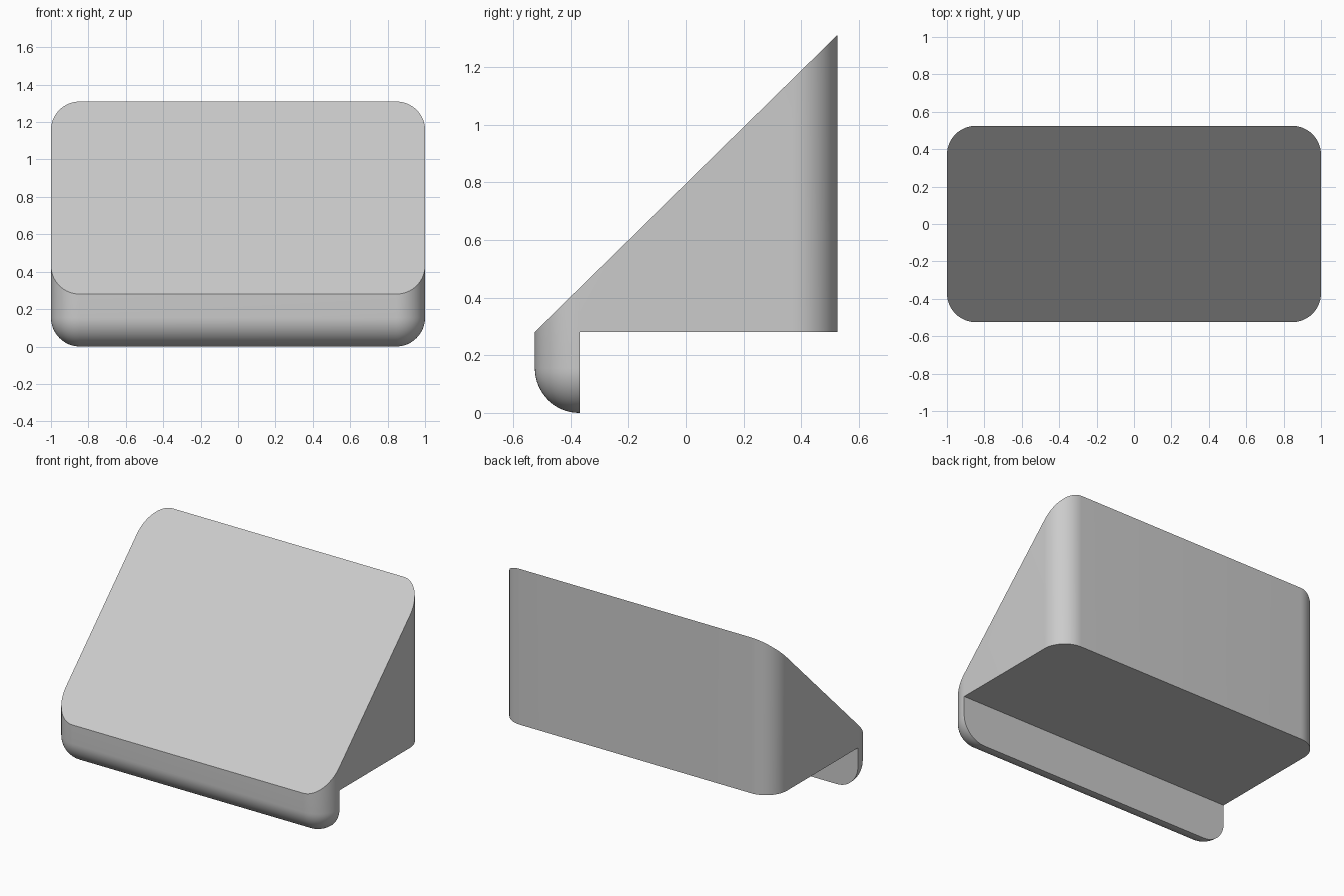
import bpy
import bmesh
from math import radians
from mathutils import Vector

cube = bpy.data.objects.get("Cube")
if cube:
    bpy.data.objects.remove(cube, do_unlink=True)

HALF_X, HALF_Y = 1.0, 0.525
RADIUS = 0.155
SHELF_Z, PEAK_Z = 0.28, 1.31
LIP_BACK_Y = -0.368

grey = bpy.data.materials.new("plain grey")
grey.use_nodes = True
colour = (0.6, 0.6, 0.6, 1)
grey.diffuse_color = colour
grey.node_tree.nodes["Principled BSDF"].inputs["Base Color"].default_value = colour


def box(bm, low, high):
    verts = bmesh.ops.create_cube(bm, size=1)["verts"]
    low, high = Vector(low), Vector(high)
    for v in verts:
        v.co = (low + high) / 2 + v.co * (high - low)


def make_object(name, bm):
    mesh = bpy.data.meshes.new(name)
    bm.to_mesh(mesh)
    bm.free()
    obj = bpy.data.objects.new(name, mesh)
    bpy.context.collection.objects.link(obj)
    mesh.materials.append(grey)
    return obj


# Rounded block, open to bevel on every edge except the top rim
bm = bmesh.new()
top = PEAK_Z + 0.3
box(bm, (-HALF_X, -HALF_Y, 0), (HALF_X, HALF_Y, top))
edges = [e for e in bm.edges if min(v.co.z for v in e.verts) < 0.01]
bmesh.ops.bevel(bm, geom=edges, offset=RADIUS, segments=16, profile=0.5,
                affect="EDGES", clamp_overlap=True)

# Slanted face, sliced from the front lip up to the back edge
slope = Vector((0, 2 * HALF_Y, PEAK_Z - SHELF_Z))
cut = bmesh.ops.bisect_plane(
    bm, geom=bm.verts[:] + bm.edges[:] + bm.faces[:], dist=1e-5,
    plane_co=(0, -HALF_Y, SHELF_Z), plane_no=(0, -slope.z, slope.y),
    clear_outer=True)
rim = [g for g in cut["geom_cut"] if isinstance(g, bmesh.types.BMEdge)]
bmesh.ops.contextual_create(bm, geom=rim)
bmesh.ops.recalc_face_normals(bm, faces=bm.faces)
wedge = make_object("slanted_wedge", bm)

# Notch behind the hanging front lip
bm = bmesh.new()
box(bm, (-2, LIP_BACK_Y, -1), (2, 2, SHELF_Z))
cutter = make_object("notch_cutter", bm)
cutter.hide_render = True

notch = wedge.modifiers.new("notch", "BOOLEAN")
notch.operation = "DIFFERENCE"
notch.solver = "EXACT"
notch.object = cutter

bpy.ops.object.select_all(action="DESELECT")
wedge.select_set(True)
bpy.context.view_layer.objects.active = wedge
bpy.ops.object.modifier_apply(modifier=notch.name)
bpy.data.objects.remove(cutter, do_unlink=True)
bpy.ops.object.shade_smooth_by_angle(angle=radians(30))
